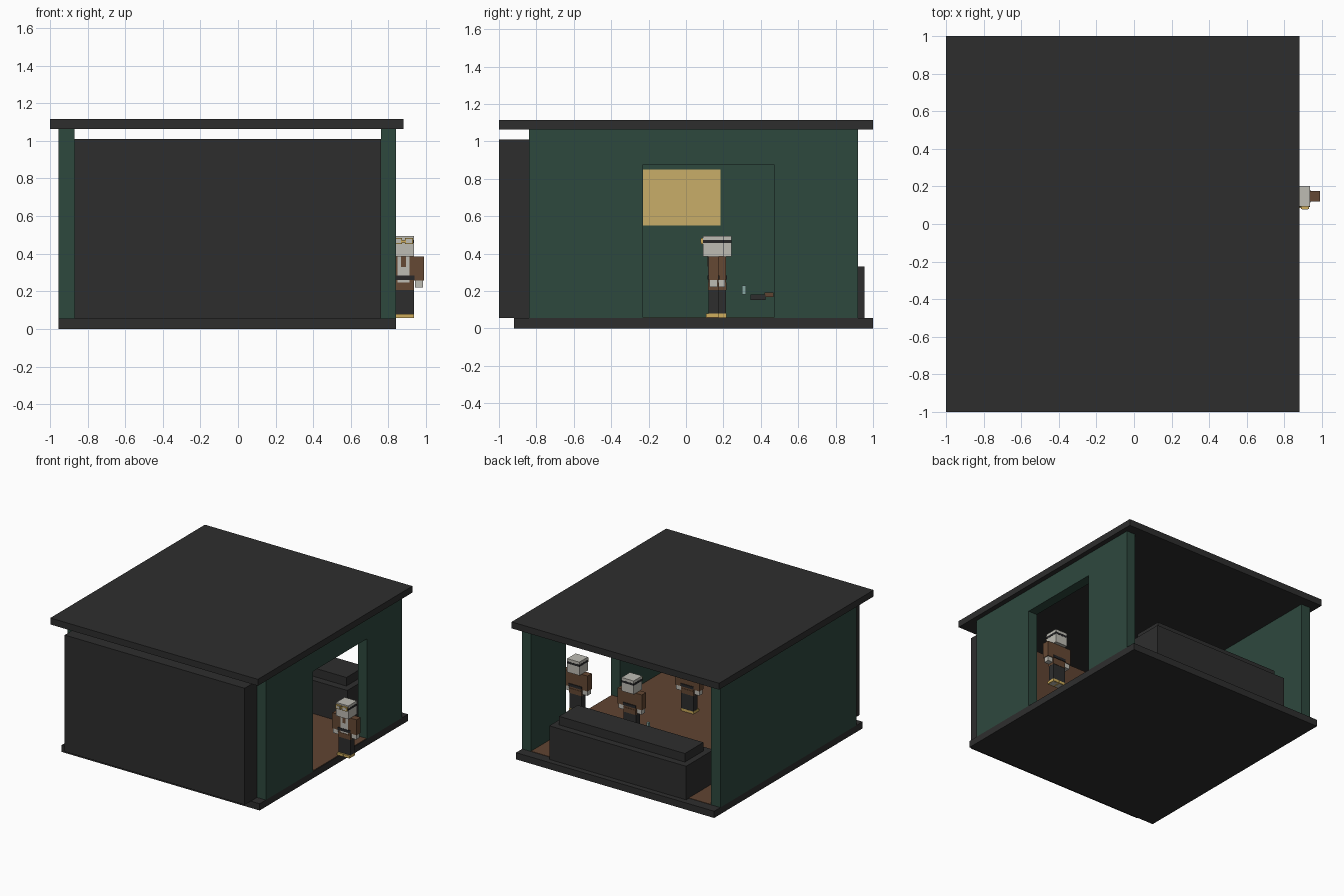
import bpy
import bmesh

cube = bpy.data.objects.get("Cube")
if cube:
    bpy.data.objects.remove(cube, do_unlink=True)


def material(name, rgb):
    m = bpy.data.materials.new(name)
    m.use_nodes = True
    m.diffuse_color = (*rgb, 1)
    m.node_tree.nodes["Principled BSDF"].inputs["Base Color"].default_value = (*rgb, 1)
    return m


CHARCOAL = material("charcoal", (0.027, 0.027, 0.027))
GREEN = material("dark_green", (0.027, 0.065, 0.048))
BROWN = material("wood_brown", (0.117, 0.058, 0.032))
COAT = material("coat_brown", (0.130, 0.065, 0.033))
TAN = material("parchment_tan", (0.578, 0.418, 0.138))
GOLD = material("gold", (0.62, 0.42, 0.11))
PALE = material("pale_grey", (0.515, 0.503, 0.456))
BLACK = material("near_black", (0.020, 0.020, 0.022))
TEAL = material("pale_teal", (0.25, 0.40, 0.37))


def finish(name, bm, mat):
    bmesh.ops.recalc_face_normals(bm, faces=bm.faces)
    mesh = bpy.data.meshes.new(name)
    bm.to_mesh(mesh)
    bm.free()
    mesh.materials.append(mat)
    obj = bpy.data.objects.new(name, mesh)
    bpy.context.collection.objects.link(obj)
    return obj


def box(name, mat, x, y, z):
    """Box from (min, max) pairs on each axis."""
    bm = bmesh.new()
    bmesh.ops.create_cube(bm, size=1)
    for v in bm.verts:
        v.co = [lo if c < 0 else hi for c, (lo, hi) in zip(v.co, (x, y, z))]
    return finish(name, bm, mat)


def extrude_x(name, mat, outline, x0, x1):
    """Extrude a y-z outline along x."""
    bm = bmesh.new()
    face = bm.faces.new([bm.verts.new((x0, y, z)) for y, z in outline])
    new = bmesh.ops.extrude_face_region(bm, geom=[face])["geom"]
    bmesh.ops.translate(bm, vec=(x1 - x0, 0, 0),
                        verts=[g for g in new if isinstance(g, bmesh.types.BMVert)])
    return finish(name, bm, mat)


# Building shell
FLOOR, EAVE = 0.055, 1.062
box("base_slab", CHARCOAL, (-0.955, 0.84), (-0.92, 1.0), (0, FLOOR))
box("floor_boards", BROWN, (-0.87, 0.76), (-0.84, 0.92), (FLOOR, FLOOR + 0.003))
box("doorway_floor", BROWN, (0.76, 0.835), (-0.23, 0.47), (FLOOR, FLOOR + 0.003))
box("roof_slab", CHARCOAL, (-1.0, 0.88), (-1.0, 1.0), (EAVE, 1.115))
box("right_wall", GREEN, (-0.955, -0.87), (-0.84, 0.92), (FLOOR, EAVE))
extrude_x("left_wall_with_doorway", GREEN,
          [(-0.84, FLOOR), (-0.23, FLOOR), (-0.23, 0.875), (0.47, 0.875),
           (0.47, FLOOR), (0.92, FLOOR), (0.92, EAVE), (-0.84, EAVE)], 0.76, 0.84)
box("front_wall", CHARCOAL, (-0.87, 0.76), (-1.0, -0.84), (FLOOR, 1.01))
box("front_wall_lining", BROWN, (-0.87, 0.76), (-0.84, -0.832), (FLOOR, 1.01))
box("wall_board", TAN, (-0.87, -0.862), (-0.42, 0.185), (0.55, 0.85))

# Counter in the open back
box("counter_body", CHARCOAL, (-0.67, 0.57), (0.60, 0.955), (FLOOR, 0.33))
box("counter_top", CHARCOAL, (-0.62, 0.52), (0.66, 0.90), (0.33, 0.40))

# Small tool kept behind the counter
box("tool_body", CHARCOAL, (0.11, 0.14), (0.345, 0.425), (0.152, 0.18))
box("tool_grip", BROWN, (0.115, 0.135), (0.42, 0.468), (0.168, 0.192))
box("tool_tip", TEAL, (0.115, 0.135), (0.30, 0.32), (0.18, 0.23))

U = 0.01375  # one figure unit; a figure is 32 units tall


def figure(prefix, cx, cy):
    """Blocky standing figure facing the front."""
    def part(name, mat, x, y, z):
        box(prefix + "_" + name, mat, [cx + a * U for a in x],
            [cy + a * U for a in y], [FLOOR + a * U for a in z])

    # Head, strap and goggles
    part("head", PALE, (-4, 4), (-4, 4), (24, 32))
    part("head_strap", BLACK, (-4.1, 4.1), (-4.1, 4.1), (29.2, 30.4))
    part("goggle_bridge", GOLD, (-0.6, 0.6), (-4.5, -4), (29.5, 30.2))
    # Torso, shirt front, tie and belt
    part("coat", COAT, (-4, 4), (-2, 2), (12, 24))
    part("shirt", PALE, (-2.4, 2.4), (-2.2, -2), (14, 24))
    part("tie", COAT, (-1, 1), (-2.4, -2.2), (20, 24))
    part("belt", BLACK, (-4.2, 4.2), (-2.4, 2.4), (15, 16.6))
    part("coat_skirt", COAT, (-4.1, 4.1), (-2.2, 2.2), (11, 13.8))
    for side, s in (("left", 1), ("right", -1)):
        def span(a, b):
            return sorted((a * s, b * s))
        part(side + "_goggle_frame", GOLD, span(0.5, 3.7), (-4.9, -4), (28.8, 31.2))
        part(side + "_goggle_lens", PALE, span(1.0, 3.2), (-5.0, -4.9), (29.3, 30.7))
        part(side + "_sleeve", COAT, span(4, 8), (-2, 2), (14.8, 24))
        part(side + "_hand", PALE, span(4.4, 7.6), (-1.6, 1.6), (12, 14.8))
        part(side + "_leg", CHARCOAL, span(0.03, 4), (-2, 2), (1.8, 12))
        part(side + "_boot", GOLD, span(0.03, 4.1), (-3, 2.1), (0.3, 1.8))
        part(side + "_sole", PALE, span(0.6, 3.5), (-2.4, 1.5), (0.22, 0.3))


for label, x, y in (("doorway_figure", 0.88, 0.147),
                    ("middle_figure", 0.36, 0.187),
                    ("front_figure", 0.20, -0.33)):
    figure(label, x, y)
